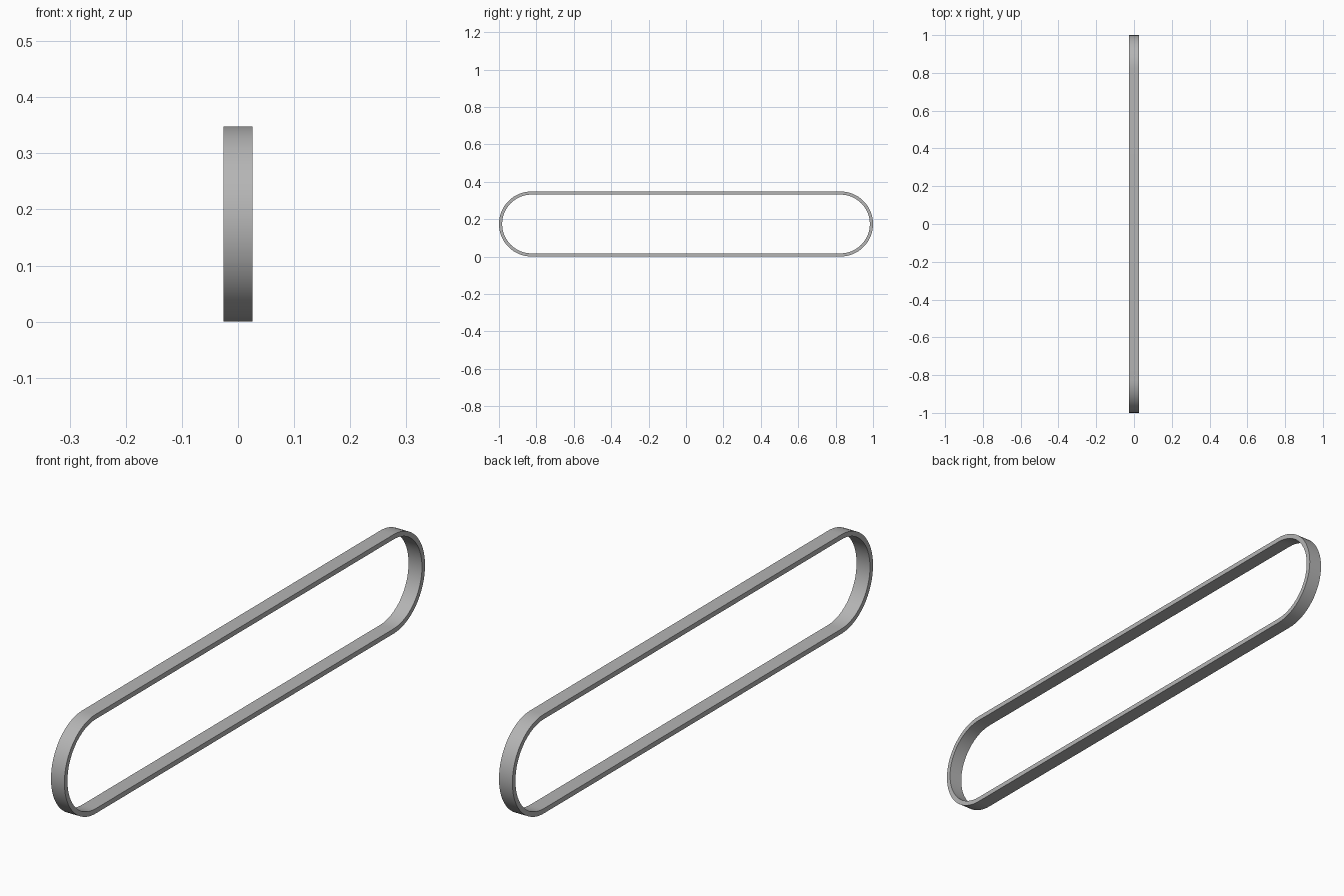
import bpy, bmesh, math

if "Cube" in bpy.data.objects:
    bpy.data.objects.remove(bpy.data.objects["Cube"])

LENGTH, HEIGHT, WIDTH, THICK = 2.0, 0.348, 0.052, 0.017
SEGMENTS = 32  # per rounded end
R = HEIGHT / 2
CY = LENGTH / 2 - R


def stadium(radius):
    """Side outline: two half circles joined by straight runs."""
    pts = []
    for side in (1, -1):
        for i in range(SEGMENTS + 1):
            a = -math.pi / 2 + math.pi * i / SEGMENTS
            pts.append((side * (CY + radius * math.cos(a)), R + side * radius * math.sin(a)))
    return pts


# Belt: closed rectangular section swept round the outline
bm = bmesh.new()
outer, inner = stadium(R), stadium(R - THICK)
h = WIDTH / 2
rings = [[bm.verts.new((x, y, z)) for y, z in outline]
         for x, outline in ((-h, outer), (h, outer), (h, inner), (-h, inner))]
n = len(outer)
for k in range(4):
    a, b = rings[k], rings[(k + 1) % 4]
    for i in range(n):
        j = (i + 1) % n
        bm.faces.new((a[i], a[j], b[j], b[i]))
bmesh.ops.recalc_face_normals(bm, faces=bm.faces)
mesh = bpy.data.meshes.new("belt")
bm.to_mesh(mesh)
bm.free()
belt = bpy.data.objects.new("belt", mesh)
bpy.context.collection.objects.link(belt)

# Darker grey finish
grey = bpy.data.materials.new("dark_grey")
grey.diffuse_color = (0.46, 0.46, 0.46, 1)
grey.use_nodes = True
grey.node_tree.nodes["Principled BSDF"].inputs["Base Color"].default_value = grey.diffuse_color
mesh.materials.append(grey)

# Smooth ends, crisp rims
bpy.context.view_layer.objects.active = belt
belt.select_set(True)
bpy.ops.object.shade_smooth_by_angle(angle=math.radians(30))
